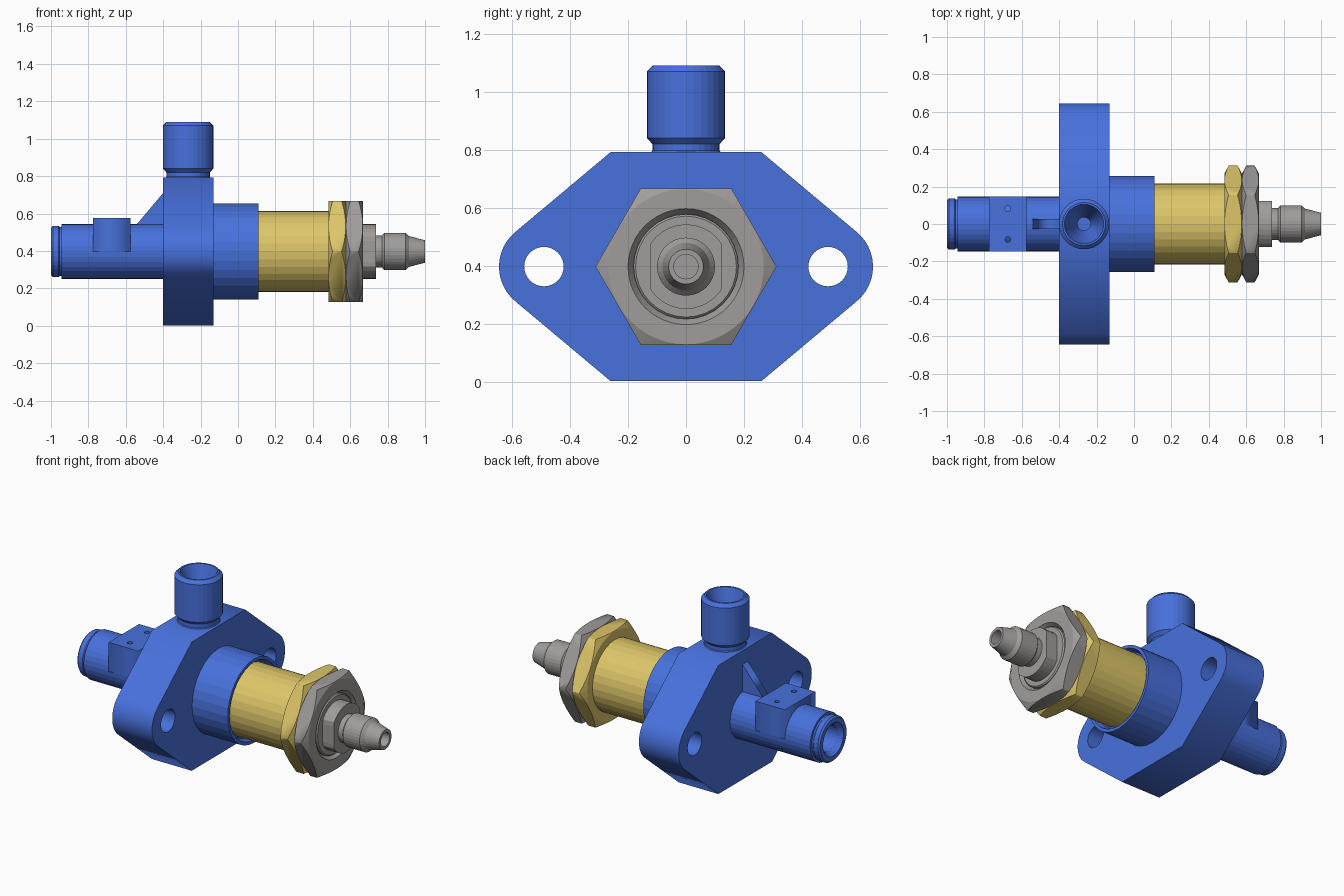
import bpy, bmesh, math
from mathutils import Matrix

if "Cube" in bpy.data.objects:
    bpy.data.objects.remove(bpy.data.objects["Cube"])

ZC = 0.397          # height of the main axis
PORT_X = -0.267     # centre of flange and top port


def material(name, rgb):
    m = bpy.data.materials.new(name)
    m.diffuse_color = (*rgb, 1)
    m.use_nodes = True
    m.node_tree.nodes["Principled BSDF"].inputs["Base Color"].default_value = m.diffuse_color
    return m


BLUE = material("blue body", (0.065, 0.165, 0.72))
GOLD = material("gold brass", (0.72, 0.56, 0.14))
GRAY = material("gray steel", (0.35, 0.335, 0.325))

# local z -> world x, local (x, y) -> world (-z, y)
ALONG_X = Matrix.Translation((0, 0, ZC)) @ Matrix.Rotation(math.pi / 2, 4, 'Y')


def finish(name, bm, mat, matrix):
    bmesh.ops.remove_doubles(bm, verts=bm.verts, dist=1e-5)
    bm.transform(matrix)
    bmesh.ops.recalc_face_normals(bm, faces=bm.faces)
    me = bpy.data.meshes.new(name)
    bm.to_mesh(me)
    bm.free()
    me.materials.clear()
    me.materials.append(mat)
    ob = bpy.data.objects.new(name, me)
    bpy.context.collection.objects.link(ob)
    return ob


def lathe(name, profile, mat, matrix=ALONG_X, closed=False, steps=32, clamp_y=None):
    """Turn (axial, radius) points about local z."""
    bm = bmesh.new()
    vs = [bm.verts.new((r, 0, a)) for a, r in profile]
    pairs = list(zip(vs, vs[1:])) + ([(vs[-1], vs[0])] if closed else [])
    es = [bm.edges.new(p) for p in pairs]
    bmesh.ops.spin(bm, geom=vs + es, cent=(0, 0, 0), axis=(0, 0, 1),
                   angle=2 * math.pi, steps=steps)
    if clamp_y:
        for v in bm.verts:
            v.co.y = max(-clamp_y, min(clamp_y, v.co.y))
    return finish(name, bm, mat, matrix)


def circle(cx, cy, r, n=32):
    return [(cx + r * math.cos(2 * math.pi * i / n),
             cy + r * math.sin(2 * math.pi * i / n)) for i in range(n)]


def plate(name, loops, depth, mat, matrix):
    """Extrude a filled outline with holes, centred on local z = 0."""
    cu = bpy.data.curves.new(name, 'CURVE')
    cu.dimensions, cu.fill_mode, cu.extrude = '2D', 'BOTH', depth / 2
    for pts in loops:
        sp = cu.splines.new('POLY')
        sp.points.add(len(pts) - 1)
        for p, (x, y) in zip(sp.points, pts):
            p.co = (x, y, 0, 1)
        sp.use_cyclic_u = True
    tmp = bpy.data.objects.new(name + "_outline", cu)
    bpy.context.collection.objects.link(tmp)
    me = bpy.data.meshes.new_from_object(tmp)
    bm = bmesh.new()
    bm.from_mesh(me)
    bpy.data.objects.remove(tmp)
    bpy.data.meshes.remove(me)
    bpy.data.curves.remove(cu)
    return finish(name, bm, mat, matrix)


def hex_nut(name, x0, x1, mat, bore):
    """Hexagon cut by a turned, chamfered envelope."""
    hexa = plate(name, [circle(0, 0, 0.312, 6)], x1 - x0, mat,
                 ALONG_X @ Matrix.Translation((0, 0, (x0 + x1) / 2))
                 @ Matrix.Rotation(math.pi / 2, 4, 'Z'))
    c = 0.027
    ring = [(x0 - 1e-4, 0.268), (x0 + c, 0.32), (x1 - c, 0.32), (x1 + 1e-4, 0.268),
            (x1 + 1e-4, bore), (x1 - 0.03, bore - 0.02), (x0 - 1e-4, bore - 0.02)]
    cutter = lathe(name + "_envelope", ring, mat, closed=True, steps=48)
    mod = hexa.modifiers.new("chamfer", 'BOOLEAN')
    mod.operation, mod.object, mod.solver = 'INTERSECT', cutter, 'EXACT'
    bpy.context.view_layer.update()
    me = bpy.data.meshes.new_from_object(
        hexa.evaluated_get(bpy.context.evaluated_depsgraph_get()))
    hexa.modifiers.clear()
    hexa.data = me
    bpy.data.objects.remove(cutter)


# Mounting flange: two flats joined to round ears, two bolt holes
half = [(0.26, 0.395)]
for i in range(13):
    a = math.radians(51 - 102 * i / 12)
    half.append((0.49 + 0.155 * math.cos(a), 0.155 * math.sin(a)))
half.append((0.26, -0.395))
outline = half + [(-y, -z) for y, z in half]
loops = [outline, circle(0.49, 0, 0.068), circle(-0.49, 0, 0.068)]
plate("mounting_flange", [[(-z, y) for y, z in lp] for lp in loops], 0.27, BLUE,
      ALONG_X @ Matrix.Translation((0, 0, PORT_X)))

# Collar with a recessed front rim
lathe("front_collar", [(-0.14, 0), (-0.14, 0.257), (0.11, 0.257), (0.11, 0.238),
                       (0.08, 0.225), (0.08, 0)], BLUE)

# Rear tube with stepped, bored end
lathe("rear_tube", [(-0.39, 0), (-0.39, 0.147), (-0.945, 0.147), (-0.945, 0.132),
                    (-0.955, 0.132), (-0.96, 0.137), (-0.99, 0.137), (-1.0, 0.128),
                    (-1.0, 0.1), (-0.97, 0.08), (-0.7, 0.08), (-0.7, 0)], BLUE)

# Square pad on the tube with two small holes
pad = [(-0.1, -0.147), (0.1, -0.147), (0.1, 0.147), (-0.1, 0.147)]
plate("tube_pad", [pad, circle(0, 0.083, 0.015, 12), circle(0, -0.083, 0.015, 12)],
      0.178, BLUE, Matrix.Translation((-0.675, 0, 0.486)))

# Triangular rib between tube and flange
plate("support_rib", [[(-0.56, 0.52), (-0.39, 0.52), (-0.39, 0.722)]], 0.052, BLUE,
      Matrix.Rotation(math.pi / 2, 4, 'X'))

# Top port with neck fillet and conical bore
lathe("top_port", [(0.78, 0.122), (0.79, 0.122), (0.797, 0.116), (0.82, 0.116),
                   (0.84, 0.135), (1.07, 0.135), (1.09, 0.115), (1.09, 0.105),
                   (0.87, 0.035), (0.78, 0.035), (0.78, 0)],
      BLUE, Matrix.Translation((PORT_X, 0, 0)))

# Brass sleeve and nuts
lathe("brass_sleeve", [(0.07, 0), (0.07, 0.217), (0.5, 0.217), (0.5, 0)], GOLD)
hex_nut("brass_nut", 0.483, 0.577, GOLD, 0.2)
hex_nut("steel_nut", 0.577, 0.668, GRAY, 0.2)

# Steel stem, flatted shoulder and nozzle
lathe("stem_core", [(0.49, 0), (0.49, 0.181), (0.655, 0.181), (0.662, 0.174), (0.662, 0)], GRAY)
lathe("flatted_shoulder", [(0.65, 0), (0.65, 0.146), (0.738, 0.146), (0.738, 0)],
      GRAY, clamp_y=0.124)
lathe("nozzle", [(0.73, 0), (0.73, 0.085), (0.77, 0.085), (0.782, 0.1), (0.895, 0.1),
                 (0.915, 0.082), (1.0, 0.06), (1.0, 0.042), (0.85, 0.042), (0.85, 0)], GRAY)
